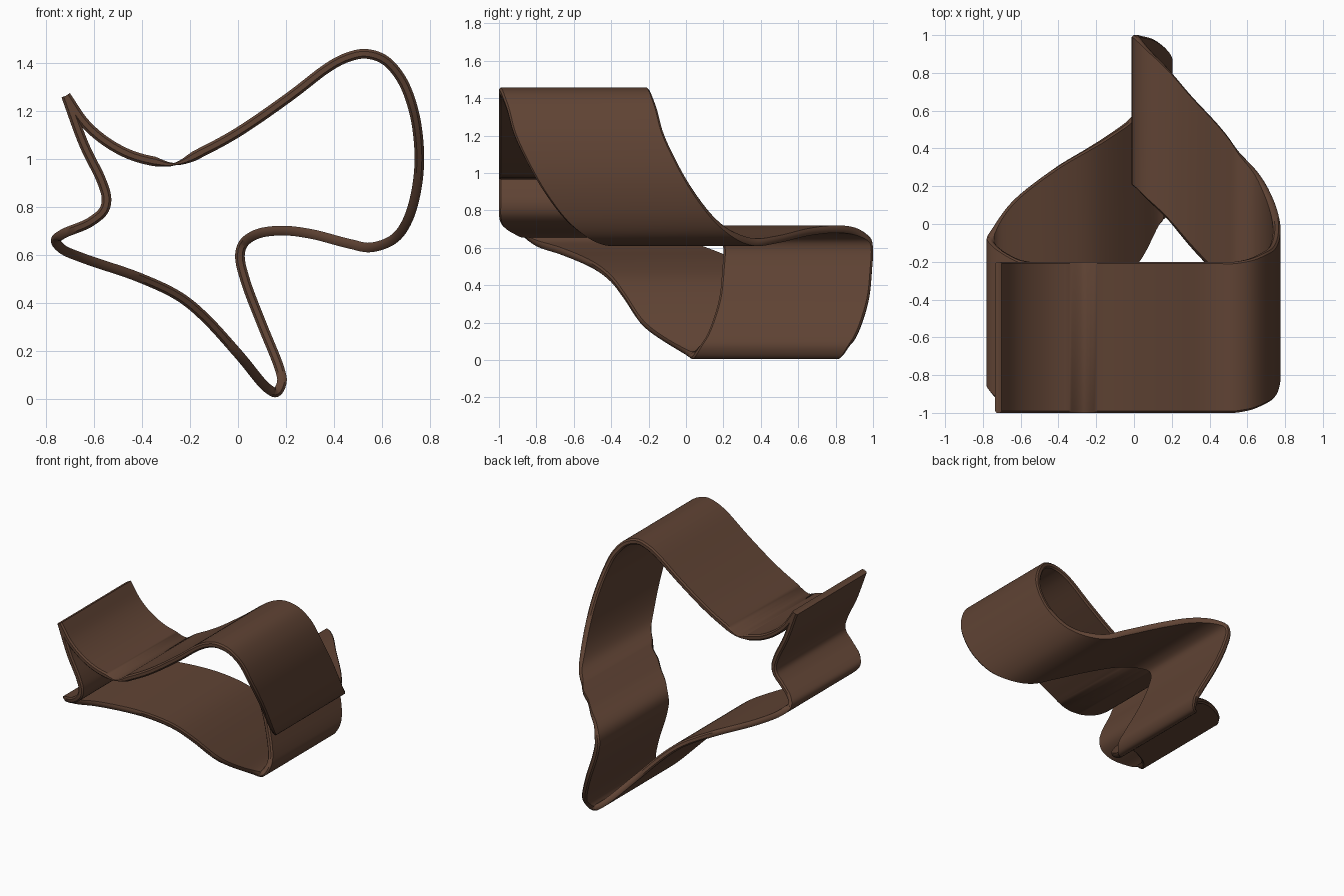
import bpy, bmesh, math
from mathutils import Vector

if "Cube" in bpy.data.objects:
    bpy.data.objects.remove(bpy.data.objects["Cube"])

WIDTH, HALF = 0.8, 0.02

# centre line of the band: x, z and (where it differs from -1) the y of the front edge
path = [(-.717, 1.262), (-.64, 1.15), (-.556, 1.075), (-.452, 1.017), (-.348, .988),
        (-.265, .977), (-.14, 1.033), (0, 1.11), (.215, 1.258), (.38, 1.383),
        (.456, 1.422), (.53, 1.437), (.61, 1.412, -.985), (.68, 1.333, -.955),
        (.73, 1.208, -.92), (.755, 1.04, -.84), (.748, .896, -.755), (.71, .75, -.64),
        (.652, .667, -.53), (.556, .63, -.42), (.465, .645, -.30), (.3, .687, -.12),
        (.173, .70, .03), (.073, .683, .13), (.02, .642, .19), (.008, .592, .2),
        (.031, .49, .195), (.098, .313, .175), (.173, .125, .11), (.183, .07, .07),
        (.16, .026, .03), (.123, .043, -.01), (.006, .18, -.22), (-.14, .34, -.335),
        (-.244, .425, -.40), (-.41, .504, -.50), (-.64, .583, -.68), (-.735, .625, -.81),
        (-.76, .66, -.87), (-.727, .6875, -.92), (-.62, .733, -.985), (-.56, .783),
        (-.548, .833), (-.569, .908), (-.64, 1.054), (-.717, 1.262)]
pts = [Vector((p[0], p[2] if len(p) > 2 else -1.0, p[1])) for p in path]


def spline(pts, steps=6):
    """Centripetal Catmull-Rom curve through the points."""
    q = [2 * pts[0] - pts[1]] + pts + [2 * pts[-1] - pts[-2]]
    out = []
    for i in range(1, len(q) - 2):
        p = q[i - 1:i + 3]
        t = [0.0]
        for a, b in zip(p, p[1:]):
            t.append(t[-1] + math.sqrt((b - a).length))
        for s in range(steps):
            u = t[1] + (t[2] - t[1]) * s / steps
            a = [p[k].lerp(p[k + 1], (u - t[k]) / (t[k + 1] - t[k])) for k in range(3)]
            b = [a[k].lerp(a[k + 1], (u - t[k]) / (t[k + 2] - t[k])) for k in range(2)]
            out.append(b[0].lerp(b[1], (u - t[1]) / (t[2] - t[1])))
    return out + [pts[-1]]


line = spline(pts)

# cross-section: thin strip with softened rims (distance along y, share of half thickness)
section = [(0, -.5), (0, .5), (.01, 1), (WIDTH - .01, 1),
           (WIDTH, .5), (WIDTH, -.5), (WIDTH - .01, -1), (.01, -1)]

bm = bmesh.new()
rings = []
for i, c in enumerate(line):
    d = line[min(i + 1, len(line) - 1)] - line[max(i - 1, 0)]
    n = Vector((-d.z, 0, d.x)).normalized()
    # the band is pinched at the front crease
    pinch = min(1, .25 + 9 * (c - pts[5]).length)
    rings.append([bm.verts.new((c.x + n.x * HALF * k * pinch, min(1, max(-1, c.y + y)),
                                max(0, c.z + n.z * HALF * k * pinch))) for y, k in section])
for a, b in zip(rings, rings[1:]):
    for j in range(8):
        k = (j + 1) % 8
        bm.faces.new((a[j], a[k], b[k], b[j]))
bm.faces.new(rings[0])
bm.faces.new(rings[-1][::-1])
bmesh.ops.recalc_face_normals(bm, faces=bm.faces)
me = bpy.data.meshes.new("twisted_band")
bm.to_mesh(me)
bm.free()

band = bpy.data.objects.new("twisted_band", me)
bpy.context.collection.objects.link(band)
mat = bpy.data.materials.new("dark brown")
mat.diffuse_color = (.115, .056, .034, 1)
mat.use_nodes = True
mat.node_tree.nodes["Principled BSDF"].inputs["Base Color"].default_value = mat.diffuse_color
me.materials.append(mat)

bpy.context.view_layer.objects.active = band
band.select_set(True)
bpy.ops.object.shade_smooth_by_angle(angle=math.radians(40))
